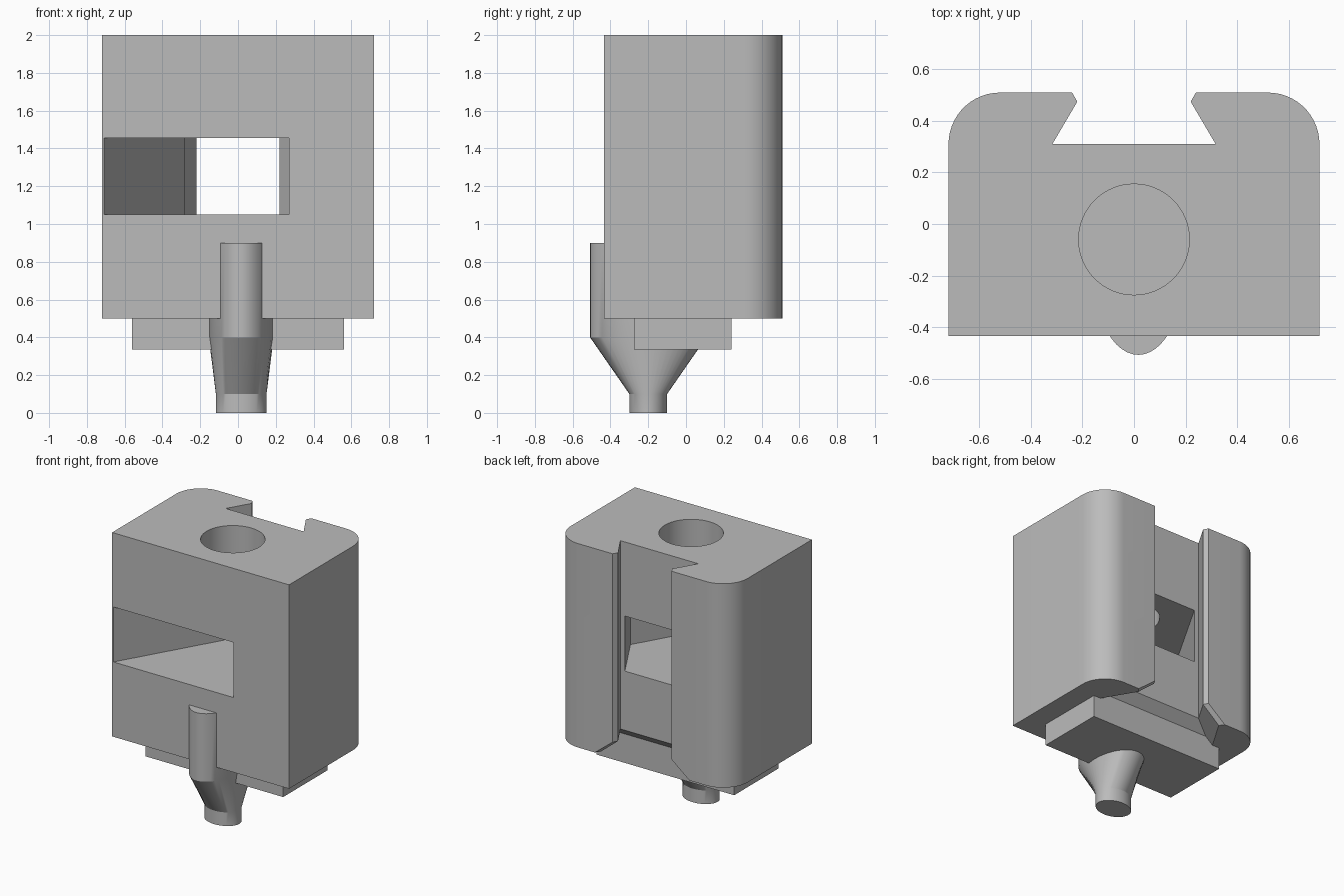
import bpy, bmesh, math

if "Cube" in bpy.data.objects:
    bpy.data.objects.remove(bpy.data.objects["Cube"], do_unlink=True)

grey = bpy.data.materials.new("plain grey")
grey.use_nodes = True
grey.diffuse_color = (0.5, 0.5, 0.5, 1)
grey.node_tree.nodes["Principled BSDF"].inputs["Base Color"].default_value = (0.5, 0.5, 0.5, 1)


def loft(name, sections):
    """Solid skinned through (z, outline) sections with equal point counts."""
    bm = bmesh.new()
    rings = [[bm.verts.new((x, y, z)) for x, y in pts] for z, pts in sections]
    bm.faces.new(rings[0])
    bm.faces.new(rings[-1])
    n = len(rings[0])
    for a, b in zip(rings, rings[1:]):
        for i in range(n):
            j = (i + 1) % n
            bm.faces.new((a[i], a[j], b[j], b[i]))
    bmesh.ops.recalc_face_normals(bm, faces=bm.faces)
    mesh = bpy.data.meshes.new(name)
    bm.to_mesh(mesh)
    bm.free()
    mesh.materials.append(grey)
    ob = bpy.data.objects.new(name, mesh)
    bpy.context.collection.objects.link(ob)
    return ob


def ellipse(cx, cy, rx, ry, n=48, start=0, end=360, closed=True):
    steps = n if closed else n - 1
    angles = [math.radians(start + (end - start) * i / steps) for i in range(n)]
    return [(cx + rx * math.cos(a), cy + ry * math.sin(a)) for a in angles]


def mirrored(half):
    return half + [(-x, y) for x, y in reversed(half)]


def cut(target, cutter):
    mod = target.modifiers.new(cutter.name, "BOOLEAN")
    mod.operation = "DIFFERENCE"
    mod.solver = "EXACT"
    mod.object = cutter
    bpy.context.view_layer.objects.active = target
    bpy.ops.object.modifier_apply(modifier=mod.name)
    bpy.data.objects.remove(cutter, do_unlink=True)


def smooth(ob):
    bpy.ops.object.select_all(action="DESELECT")
    ob.select_set(True)
    bpy.context.view_layer.objects.active = ob
    bpy.ops.object.shade_smooth_by_angle(angle=math.radians(25))


# Main body with two rounded back corners
outline = mirrored([(0.72, -0.435)] + ellipse(0.52, 0.31, 0.2, 0.2, 14, 0, 90, False))
body = loft("body", [(0.5, outline), (2, outline)])

# Dovetail groove up the back, flared at its lower end
groove = mirrored([(0.24, 0.6), (0.24, 0.51), (0.22, 0.475), (0.317, 0.31)])
flare = mirrored([(0.385, 0.6), (0.385, 0.51), (0.36, 0.475), (0.53, 0.19)])
cut(body, loft("groove_cutter", [(0.4, flare), (0.5, flare), (0.615, groove), (2.1, groove)]))

# Angled window running from front to groove
window = [(-0.71, -0.435), (-0.71, -0.5), (0.27, -0.5), (0.27, -0.435), (0.49, -0.054),
          (0.28, 0.31), (0.28, 0.33), (-0.28, 0.33), (-0.28, 0.31)]
cut(body, loft("window_cutter", [(1.05, window), (1.455, window)]))

# Round hole from the top down into the window
hole = ellipse(0, -0.06, 0.215, 0.215, 64)
cut(body, loft("hole_cutter", [(1.3, hole), (2.1, hole)]))
smooth(body)

# Plate under the body
plate = [(-0.56, -0.275), (0.56, -0.275), (0.56, 0.24), (-0.56, 0.24)]
loft("bottom_plate", [(0.335, plate), (0.6, plate)])

# Oval post narrowing to a tip
tip = ellipse(0.017, -0.2, 0.134, 0.1)
stem = ellipse(0.017, -0.2, 0.172, 0.308)
smooth(loft("post", [(0, tip), (0.1, tip), (0.4, stem), (0.9, stem)]))
